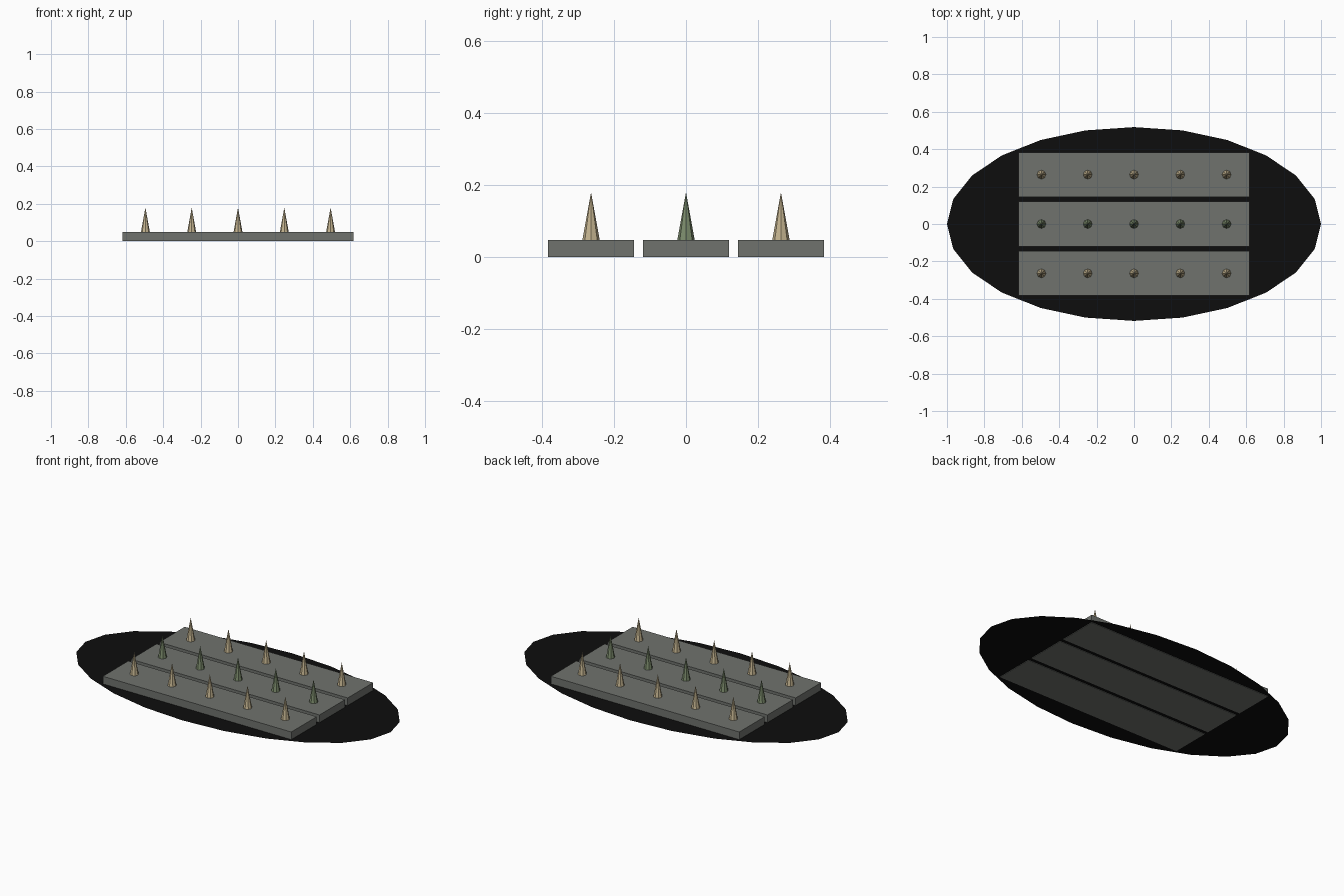
import bpy
import math

cube = bpy.data.objects.get("Cube")
if cube:
    bpy.data.objects.remove(cube, do_unlink=True)


def material(name, rgb):
    mat = bpy.data.materials.new(name)
    mat.use_nodes = True
    mat.diffuse_color = (*rgb, 1)
    bsdf = next(n for n in mat.node_tree.nodes if n.type == 'BSDF_PRINCIPLED')
    bsdf.inputs["Base Color"].default_value = (*rgb, 1)
    return mat


STONE = material("grey stone", (0.16, 0.17, 0.155))
SHADOW = material("black pit", (0.004, 0.004, 0.004))
BONE = material("pale bone", (0.56, 0.46, 0.28))
MOSS = material("moss green", (0.2, 0.26, 0.15))


def finish(name, mat):
    obj = bpy.context.object
    obj.name = name
    obj.data.materials.append(mat)
    return obj


# Flat oval pit, a single sheet just above the underside of the planks
bpy.ops.mesh.primitive_circle_add(vertices=24, radius=1, fill_type='NGON',
                                  location=(0, 0, 0.003))
finish("oval_pit", SHADOW).scale = (1, 0.518, 1)

# Three planks, each with a row of five spikes
THICK = 0.048
SPIKE = 0.132
rows = [("front", -0.264, BONE), ("middle", 0, MOSS), ("back", 0.264, BONE)]
for row, y, spike_mat in rows:
    bpy.ops.mesh.primitive_cube_add(size=1, location=(0, y, THICK / 2))
    finish(row + "_plank", STONE).scale = (1.235, 0.238, THICK)
    for i in range(5):
        bpy.ops.mesh.primitive_cone_add(
            vertices=8, radius1=0.024, radius2=0, depth=SPIKE,
            location=((i - 2) * 0.2475, y, THICK + SPIKE / 2))
        finish(f"{row}_spike_{i + 1}", spike_mat)
